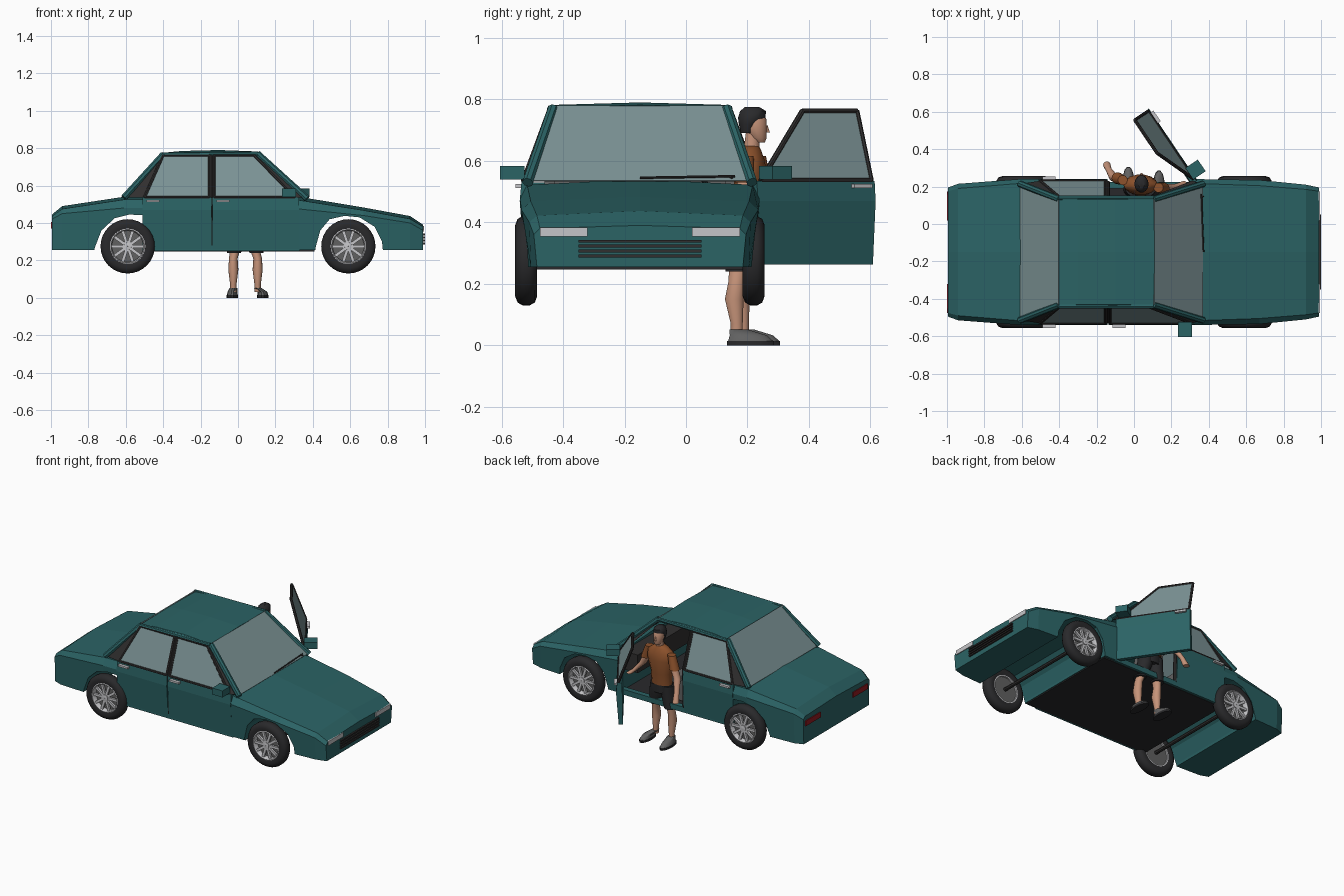
import bpy, bmesh
from math import sin, cos, pi, radians
from mathutils import Vector, Matrix

if "Cube" in bpy.data.objects:
    bpy.data.objects.remove(bpy.data.objects["Cube"])

CY = -0.15  # centre line of the car


def material(name, r, g, b):
    m = bpy.data.materials.new(name)
    m.use_nodes = True
    m.diffuse_color = (r, g, b, 1)
    m.node_tree.nodes["Principled BSDF"].inputs["Base Color"].default_value = (r, g, b, 1)
    return m


teal = material("teal paint", 0.024, 0.125, 0.13)
glass = material("pale glass", 0.2, 0.29, 0.3)
black = material("black", 0.022, 0.022, 0.024)
trim = material("dark trim", 0.03, 0.028, 0.028)
silver = material("silver", 0.56, 0.56, 0.58)
red = material("tail red", 0.3, 0.01, 0.015)
skin = material("skin", 0.56, 0.29, 0.19)
shirt = material("brown shirt", 0.27, 0.085, 0.025)
grey = material("grey", 0.12, 0.12, 0.12)


def loft(name, parts, mat, wrap=False, smooth=False):
    """Each part is a list of rings; neighbouring rings are skinned."""
    bm = bmesh.new()
    for rings in parts:
        vs = [[bm.verts.new(p) for p in ring] for ring in rings]
        n = len(vs[0])
        pairs = list(zip(vs, vs[1:])) + ([(vs[-1], vs[0])] if wrap else [])
        for a, b in pairs:
            for i in range(n):
                j = (i + 1) % n
                bm.faces.new((a[i], a[j], b[j], b[i]))
        if not wrap:
            bm.faces.new(vs[0])
            bm.faces.new(vs[-1])
    bmesh.ops.recalc_face_normals(bm, faces=bm.faces)
    me = bpy.data.meshes.new(name)
    bm.to_mesh(me)
    bm.free()
    me.materials.append(mat)
    ob = bpy.data.objects.new(name, me)
    bpy.context.collection.objects.link(ob)
    if smooth:
        bpy.ops.object.select_all(action='DESELECT')
        ob.select_set(True)
        bpy.context.view_layer.objects.active = ob
        bpy.ops.object.shade_smooth_by_angle(angle=radians(40))
    return ob


def box(name, x, y, z, mat):
    return loft(name, [[[(a, y[0], z[0]), (a, y[1], z[0]), (a, y[1], z[1]), (a, y[0], z[1])]
                        for a in x]], mat)


def tubes(name, segments, r, mat, n=8):
    parts = []
    for a, b in segments:
        a, b = Vector(a), Vector(b)
        q = (b - a).to_track_quat('Z', 'Y')
        ring = [q @ Vector((r * cos(2 * pi * i / n), r * sin(2 * pi * i / n), 0)) for i in range(n)]
        parts.append([[p + v for v in ring] for p in (a, b)])
    return loft(name, parts, mat, smooth=True)


def rounded(name, sections, mat, n=14):
    """Stack of level ellipses: x, y, z, x radius, y radius."""
    return loft(name, [[[(x + rx * cos(2 * pi * i / n), y + ry * sin(2 * pi * i / n), z)
                         for i in range(n)] for x, y, z, rx, ry in sections]], mat, smooth=True)


def plate(name, pts, normal, mat, t=0.006):
    off = Vector(normal).normalized() * t
    return loft(name, [[pts, [Vector(p) + off for p in pts]]], mat)


# Nose and tail: lofted sections with wheel arches cut across
def body_end(name, stations, arch):
    rings = []
    for x, hb, hs, zs, he, ze, zc in stations:
        half = [(hb, 0.255), (hs, zs), (he, ze)]
        rings.append([(x, CY - h, z) for h, z in half] + [(x, CY, zc)]
                     + [(x, CY + h, z) for h, z in reversed(half)])
    ob = loft(name, [rings], teal)
    cut = loft("arch_cutter", [[[(x, y, z) for x, z in arch] for y in (-0.9, 0.6)]], teal)
    mod = ob.modifiers.new("arch", 'BOOLEAN')
    mod.operation, mod.object, mod.solver = 'DIFFERENCE', cut, 'EXACT'
    bpy.context.view_layer.objects.active = ob
    bpy.ops.object.modifier_apply(modifier="arch")
    bpy.data.objects.remove(cut)


body_end("front_body", [(0.325, 0.375, 0.39, 0.475, 0.367, 0.522, 0.54),
                        (0.67, 0.37, 0.385, 0.44, 0.355, 0.468, 0.483),
                        (0.92, 0.355, 0.36, 0.4, 0.335, 0.422, 0.437),
                        (0.99, 0.335, 0.345, 0.36, 0.325, 0.38, 0.39)],
         [(0.41, 0.2), (0.415, 0.27), (0.44, 0.36), (0.49, 0.42), (0.57, 0.438), (0.65, 0.43),
          (0.73, 0.38), (0.77, 0.3), (0.78, 0.2)])
body_end("rear_body", [(-0.51, 0.375, 0.39, 0.48, 0.367, 0.525, 0.54),
                       (-0.61, 0.375, 0.39, 0.48, 0.367, 0.525, 0.54),
                       (-0.94, 0.36, 0.365, 0.45, 0.34, 0.475, 0.49),
                       (-0.995, 0.34, 0.345, 0.42, 0.325, 0.435, 0.445)],
         [(-0.78, 0.2), (-0.765, 0.27), (-0.73, 0.36), (-0.66, 0.425), (-0.58, 0.445),
          (-0.48, 0.44), (-0.48, 0.2)])
box("rear_bulkhead", (-0.51, -0.5), (CY - 0.36, CY + 0.36), (0.255, 0.53), teal)
box("floor", (-0.51, 0.41), (CY - 0.36, CY + 0.36), (0.247, 0.262), black)

# Roof, pillars, windscreens
loft("roof", [[[(x, CY - 0.3, z - 0.025), (x, CY - 0.28, z - 0.008), (x, CY, z), (x, CY + 0.28, z - 0.008),
                (x, CY + 0.3, z - 0.025), (x, CY, z - 0.022)]
               for x, z in ((-0.405, 0.775), (-0.3, 0.785), (-0.1, 0.79), (0.11, 0.782))]], teal)
for s, side in ((-1, "right"), (1, "left")):
    at = lambda x, h, z: (x, CY + s * h, z)
    tubes(side + "_windscreen_pillar", [(at(0.105, 0.282, 0.77), at(0.37, 0.365, 0.53))], 0.018, teal)
    tubes(side + "_rear_pillar", [(at(-0.4, 0.282, 0.765), at(-0.61, 0.365, 0.535))], 0.018, teal)
    tubes(side + "_roof_rail", [(at(-0.4, 0.29, 0.765), at(0.105, 0.29, 0.77))], 0.012, teal)
    plate(side + "_front_corner", [at(0.09, 0.29, 0.765), at(0.31, 0.375, 0.535), at(0.36, 0.36, 0.535)],
          (0, s, 0), trim)
    plate(side + "_rear_corner", [at(-0.4, 0.29, 0.765), at(-0.5, 0.375, 0.535), at(-0.6, 0.36, 0.535)],
          (0, s, 0), trim)
    box(side + "_sill", (-0.51, 0.33), sorted((CY + s * 0.34, CY + s * 0.375)), (0.25, 0.285), teal)
    tubes(side + "_middle_pillar", [(at(-0.14, 0.365, 0.28), at(-0.14, 0.37, 0.535)),
                                    (at(-0.14, 0.37, 0.535), at(-0.14, 0.285, 0.768))], 0.012, trim)
    tubes(side + "_wiper", [(at(0.372, 0.15 + 0.15 * s, 0.545), at(0.36, 0.3 * s - 0.01, 0.55))], 0.004, trim)
for name, xt, xb in (("windscreen", 0.105, 0.365), ("rear_window", -0.4, -0.605)):
    plate(name, [(xt, CY - 0.28, 0.775), (xt, CY + 0.28, 0.775), (xb, CY + 0.36, 0.532),
                 (xb, CY - 0.36, 0.532)], (xb - xt, 0, 0.3), glass)


# Doors with framed windows and handles
def door(name, s, x0, x1, window, handle, mirror=False, swing=0):
    section = [(0.375, 0.262), (0.391, 0.47), (0.385, 0.535), (0.355, 0.535), (0.35, 0.262)]
    pts = [Vector((x, CY + s * (0.378 - (z - 0.535) * 0.37), z)) for x, z in window]
    parts = [
        loft(name + "_panel", [[[(x, CY + s * h, z) for h, z in section] for x in (x0, x1)]], teal),
        plate(name + "_window", pts, (0, s, 0.37), glass, 0.004),
        tubes(name + "_window_frame", list(zip(pts, pts[1:] + pts[:1])), 0.009, trim),
        box(name + "_handle", (handle, handle + 0.07), sorted((CY + s * 0.38, CY + s * 0.405)),
            (0.512, 0.524), silver)]
    if mirror:
        parts.append(box(name + "_mirror", (0.235, 0.31), sorted((CY + s * 0.375, CY + s * 0.455)),
                         (0.54, 0.583), teal))
    if swing:
        hinge = Vector((0.325, CY + s * 0.375, 0))
        turn = Matrix.Translation(hinge) @ Matrix.Rotation(swing, 4, 'Z') @ Matrix.Translation(-hinge)
        for ob in parts:
            ob.data.transform(turn)


front_window = [(-0.128, 0.535), (-0.128, 0.762), (0.085, 0.762), (0.305, 0.535)]
rear_window = [(-0.5, 0.535), (-0.4, 0.762), (-0.152, 0.762), (-0.152, 0.535)]
door("right_front_door", -1, -0.137, 0.325, front_window, -0.115, True)
door("left_front_door", 1, -0.137, 0.325, front_window, -0.115, True, radians(-56))
for s, side in ((-1, "right"), (1, "left")):
    door(side + "_rear_door", s, -0.51, -0.143, rear_window, -0.49)

# Lamps and grille
for s, side in ((-1, "right"), (1, "left")):
    ys = sorted((CY + s * 0.17, CY + s * 0.325))
    box(side + "_headlight", (0.986, 0.995), ys, (0.354, 0.383), silver)
    box(side + "_tail_light", (-1.0, -0.993), ys, (0.37, 0.405), red)
for i in range(4):
    z = 0.286 + i * 0.016
    box("grille_bar_%d" % (i + 1), (0.985, 1.0), (CY - 0.2, CY + 0.2), (z, z + 0.009), trim)

# Cabin
box("dashboard", (0.22, 0.324), (CY - 0.34, CY + 0.34), (0.4, 0.52), trim)
tubes("steering_column", [((0.23, 0.02, 0.47), (0.17, 0.02, 0.5))], 0.01, trim)
wheel_pts = [Vector((0.17 + 0.02 * cos(a), 0.02 + 0.055 * sin(a), 0.5 + 0.05 * cos(a)))
             for a in [i * pi / 6 for i in range(12)]]
tubes("steering_wheel", list(zip(wheel_pts, wheel_pts[1:] + wheel_pts[:1])), 0.007, black)


def seat(name, x, y, w):
    box(name + "_cushion", (x, x + 0.17), (y - w, y + w), (0.27, 0.37), grey)
    loft(name + "_back", [[[(x + dx + d, y + k * w, z) for d, k in ((0, -1), (0.05, -1), (0.05, 1), (0, 1))]
                           for dx, z in ((0, 0.33), (-0.05, 0.6))]], grey)


seat("left_seat", -0.09, 0.02, 0.11)
seat("right_seat", -0.09, -0.32, 0.11)
seat("rear_bench", -0.42, CY, 0.31)


# Wheels
def wheel(name, x, s):
    yc, zc = CY + s * 0.37, 0.275

    def spin(part, profile, mat, n=32):
        loft(name + part, [[[(x + r * cos(2 * pi * i / n), yc + s * y, zc + r * sin(2 * pi * i / n))
                             for r, y in profile] for i in range(n)]], mat, wrap=True, smooth=True)

    spin("_tyre", [(0.092, -0.03), (0.115, -0.036), (0.136, -0.028), (0.145, -0.012), (0.145, 0.012),
                   (0.136, 0.028), (0.115, 0.036), (0.092, 0.03)], black)
    spin("_rim", [(0.084, -0.03), (0.095, -0.03), (0.097, 0.03), (0.09, 0.033), (0.084, 0.024)], silver)
    spin("_hub", [(0.002, 0.005), (0.022, 0.005), (0.02, 0.03), (0.002, 0.032)], silver, 16)
    spin("_brake_disc", [(0.002, -0.02), (0.086, -0.02), (0.086, 0), (0.002, 0)], grey)
    spokes = []
    for i in range(10):
        a = i * pi / 5
        d, t = Vector((cos(a), 0, sin(a))), Vector((-sin(a), 0, cos(a)))
        c = Vector((x, yc, zc))
        spokes.append([[c + d * r + t * u * 0.008 + Vector((0, s * y, 0))
                        for u, y in ((-1, 0.012), (1, 0.012), (1, 0.026), (-1, 0.026))]
                       for r in (0.015, 0.088)])
    loft(name + "_spokes", spokes, silver)


for x, end in ((0.59, "front"), (-0.59, "rear")):
    for s, side in ((-1, "right"), (1, "left")):
        wheel(end + "_" + side + "_wheel", x, s)
    tubes(end + "_axle", [((x, CY - 0.36, 0.275), (x, CY + 0.36, 0.275))], 0.012, trim)

# Standing driver: legs and shoes
for name, x, y, toe in (("outer", -0.025, 0.185, -0.005), ("inner", 0.105, 0.165, 0.028)):
    hip = 0.035 + (x - 0.04) * 0.65
    rounded(name + "_leg", [(x, y, 0.03, 0.017, 0.02), (x, y, 0.07, 0.017, 0.02),
                            (x, y - 0.008, 0.15, 0.027, 0.031), (x, y, 0.21, 0.023, 0.027),
                            (hip, y + 0.01, 0.3, 0.03, 0.035)], skin)
    rounded(name + "_shorts_leg", [(x * 0.8 + hip * 0.2, y + 0.005, 0.24, 0.038, 0.043),
                                   (hip, 0.19, 0.33, 0.045, 0.05), (hip, 0.195, 0.39, 0.04, 0.046)], black)
    rounded(name + "_shoe_sole", [(x + toe, y + 0.045, 0, 0.031, 0.078),
                                  (x + toe, y + 0.045, 0.014, 0.031, 0.078)], black)
    rounded(name + "_shoe", [(x + toe, y + 0.045, 0.014, 0.029, 0.075),
                             (x + toe * 0.9, y + 0.038, 0.032, 0.026, 0.062),
                             (x, y + 0.005, 0.052, 0.021, 0.03)], grey)

# Torso, arms and head
rounded("shorts_waist", [(0.035, 0.195, 0.34, 0.075, 0.05), (0.035, 0.2, 0.42, 0.068, 0.046)], black)
rounded("shirt_body", [(0.035, 0.2, 0.395, 0.07, 0.05), (0.035, 0.205, 0.47, 0.07, 0.049),
                       (0.035, 0.21, 0.56, 0.092, 0.055), (0.035, 0.21, 0.605, 0.092, 0.046),
                       (0.035, 0.21, 0.635, 0.055, 0.035), (0.035, 0.212, 0.65, 0.025, 0.025)], shirt)
for name, path in (("outer", [(-0.06, 0.235, 0.615), (-0.088, 0.245, 0.53), (-0.11, 0.25, 0.48),
                              (-0.135, 0.29, 0.41), (-0.145, 0.315, 0.35)]),
                   ("inner", [(0.13, 0.195, 0.615), (0.158, 0.19, 0.53), (0.18, 0.19, 0.485),
                              (0.23, 0.2, 0.43), (0.265, 0.21, 0.4)])):
    rounded(name + "_sleeve", [(*p, r, r) for p, r in zip(path, (0.026, 0.032))], shirt)
    rounded(name + "_arm", [(*p, r, r) for p, r in zip(path, (0.02, 0.024, 0.023, 0.016, 0.02))], skin)
rounded("neck", [(0.04, 0.212, 0.63, 0.024, 0.026), (0.04, 0.218, 0.69, 0.022, 0.024)], skin)
rounded("head", [(0.04, 0.242, 0.66, 0.014, 0.015), (0.04, 0.235, 0.675, 0.026, 0.028),
                 (0.04, 0.226, 0.705, 0.032, 0.038), (0.04, 0.222, 0.735, 0.033, 0.041),
                 (0.04, 0.22, 0.762, 0.022, 0.028)], skin)
rounded("nose", [(0.04, 0.265, 0.692, 0.007, 0.008), (0.04, 0.26, 0.715, 0.004, 0.006)], skin)
rounded("hair", [(0.04, 0.198, 0.69, 0.026, 0.02), (0.04, 0.203, 0.72, 0.036, 0.032),
                 (0.04, 0.214, 0.74, 0.038, 0.046), (0.04, 0.218, 0.762, 0.032, 0.043),
                 (0.04, 0.215, 0.775, 0.016, 0.024)], black)
